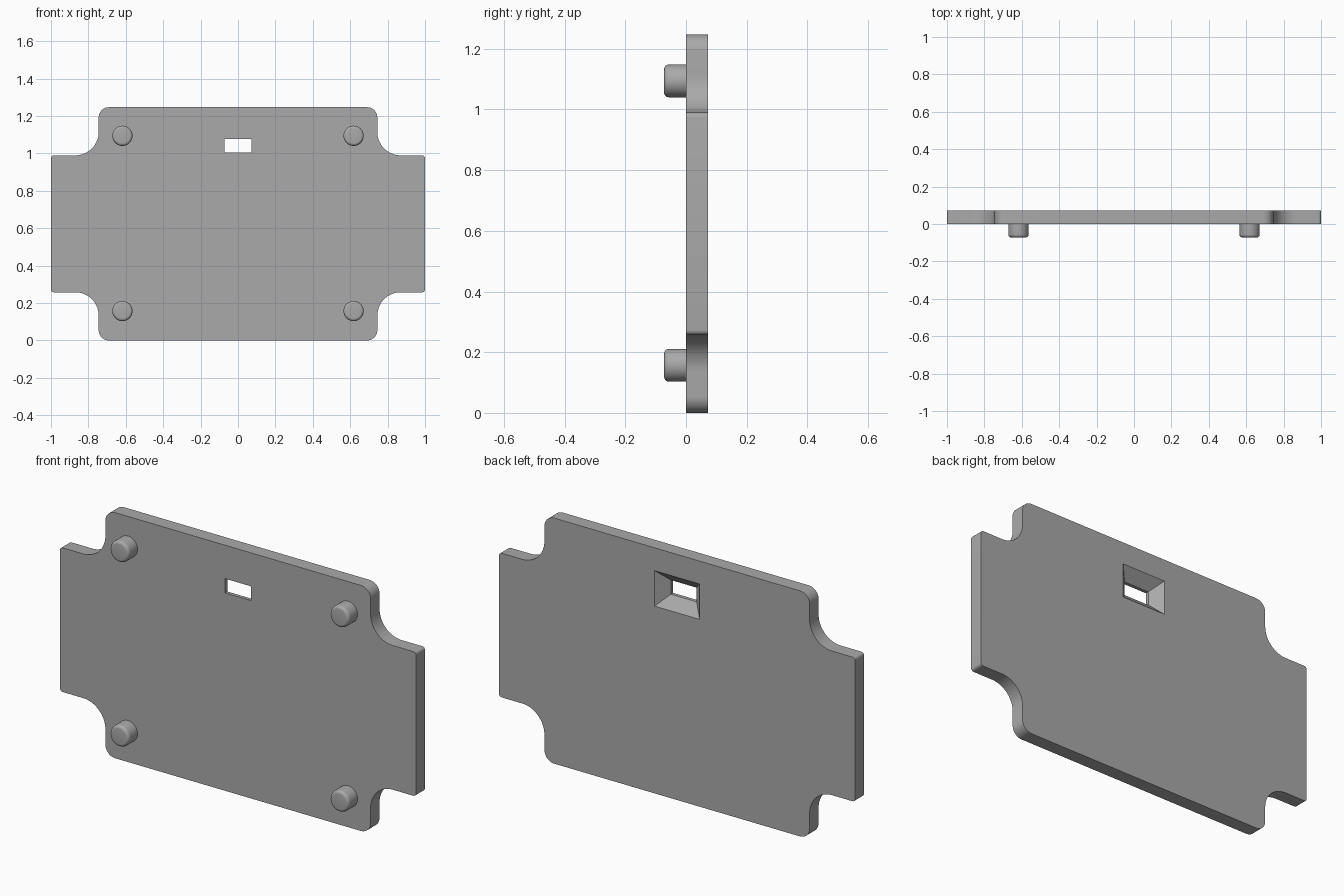
import bpy, bmesh
from math import sin, cos, pi, radians

cube = bpy.data.objects.get("Cube")
if cube:
    bpy.data.objects.remove(cube, do_unlink=True)

THICK = 0.072          # plate depth, also peg length
HEIGHT = 1.247
MID = HEIGHT / 2

grey = bpy.data.materials.new("light_grey")
grey.use_nodes = True
colour = (0.4, 0.4, 0.4, 1)
grey.diffuse_color = colour
grey.node_tree.nodes["Principled BSDF"].inputs["Base Color"].default_value = colour


def make_object(name, bm):
    bmesh.ops.recalc_face_normals(bm, faces=bm.faces)
    mesh = bpy.data.meshes.new(name)
    bm.to_mesh(mesh)
    bm.free()
    mesh.materials.append(grey)
    obj = bpy.data.objects.new(name, mesh)
    bpy.context.collection.objects.link(obj)
    return obj


def activate(obj):
    bpy.ops.object.select_all(action="DESELECT")
    obj.select_set(True)
    bpy.context.view_layer.objects.active = obj


def loft(rings):
    """Closed solid through rings of (x, y, z) points."""
    bm = bmesh.new()
    loops = [[bm.verts.new(p) for p in ring] for ring in rings]
    for a, b in zip(loops, loops[1:]):
        n = len(a)
        for i in range(n):
            bm.faces.new((a[i], a[(i + 1) % n], b[(i + 1) % n], b[i]))
    bm.faces.new(loops[0])
    bm.faces.new(loops[-1])
    return bm


def arc(cx, cz, r, start, end, steps):
    angles = [radians(start + (end - start) * i / steps) for i in range(steps + 1)]
    return [(cx + r * cos(a), cz + r * sin(a)) for a in angles]


# Plate outline: one quarter, mirrored to the other three
side_h, neck_x = 0.366, 0.745
tip, fillet, corner = 0.015, 0.125, 0.055
quarter = (arc(1 - tip, side_h - tip, tip, 0, 90, 5)
           + arc(neck_x + fillet, side_h + fillet, fillet, 270, 180, 16)
           + arc(neck_x - corner, MID - corner, corner, 0, 90, 10))
upper = quarter + [(-x, z) for x, z in reversed(quarter)]
outline = upper + [(x, -z) for x, z in reversed(upper)]
plate = make_object("plate", loft(
    [[(x, y, z + MID) for x, z in outline] for y in (0, THICK)]))


# Window with a flared recess on the back
def window_ring(y, grow):
    w, h = 0.0725 + grow, 0.036 + grow
    return [(sx * w, y, 1.041 + sz * h)
            for sx, sz in ((-1, -1), (1, -1), (1, 1), (-1, 1))]


cutter = make_object("window_cutter", loft(
    [window_ring(-0.05, 0), window_ring(0.018, 0), window_ring(0.092, 0.074)]))
cutter.hide_render = True
cut = plate.modifiers.new("window", "BOOLEAN")
cut.operation = "DIFFERENCE"
cut.solver = "EXACT"
cut.object = cutter
activate(plate)
bpy.ops.object.modifier_apply(modifier=cut.name)
bpy.data.objects.remove(cutter, do_unlink=True)
bpy.ops.object.shade_smooth_by_angle(angle=radians(30))


# Four round pegs with rounded ends on the front
def peg_ring(cx, cz, y, r):
    return [(cx + r * cos(2 * pi * i / 40), y, cz + r * sin(2 * pi * i / 40))
            for i in range(40)]


radius, edge = 0.054, 0.015
for x, side in ((0.618, "left"), (-0.618, "right")):
    for z, level in ((0.157, "lower"), (1.094, "upper")):
        rings = [peg_ring(x, z, 0.002, radius)]
        for i in range(6):
            a = i / 5 * pi / 2
            rings.append(peg_ring(x, z, -THICK + edge - edge * sin(a),
                                  radius - edge + edge * cos(a)))
        peg = make_object(f"peg_{level}_{side}", loft(rings))
        activate(peg)
        bpy.ops.object.shade_smooth_by_angle(angle=radians(30))
